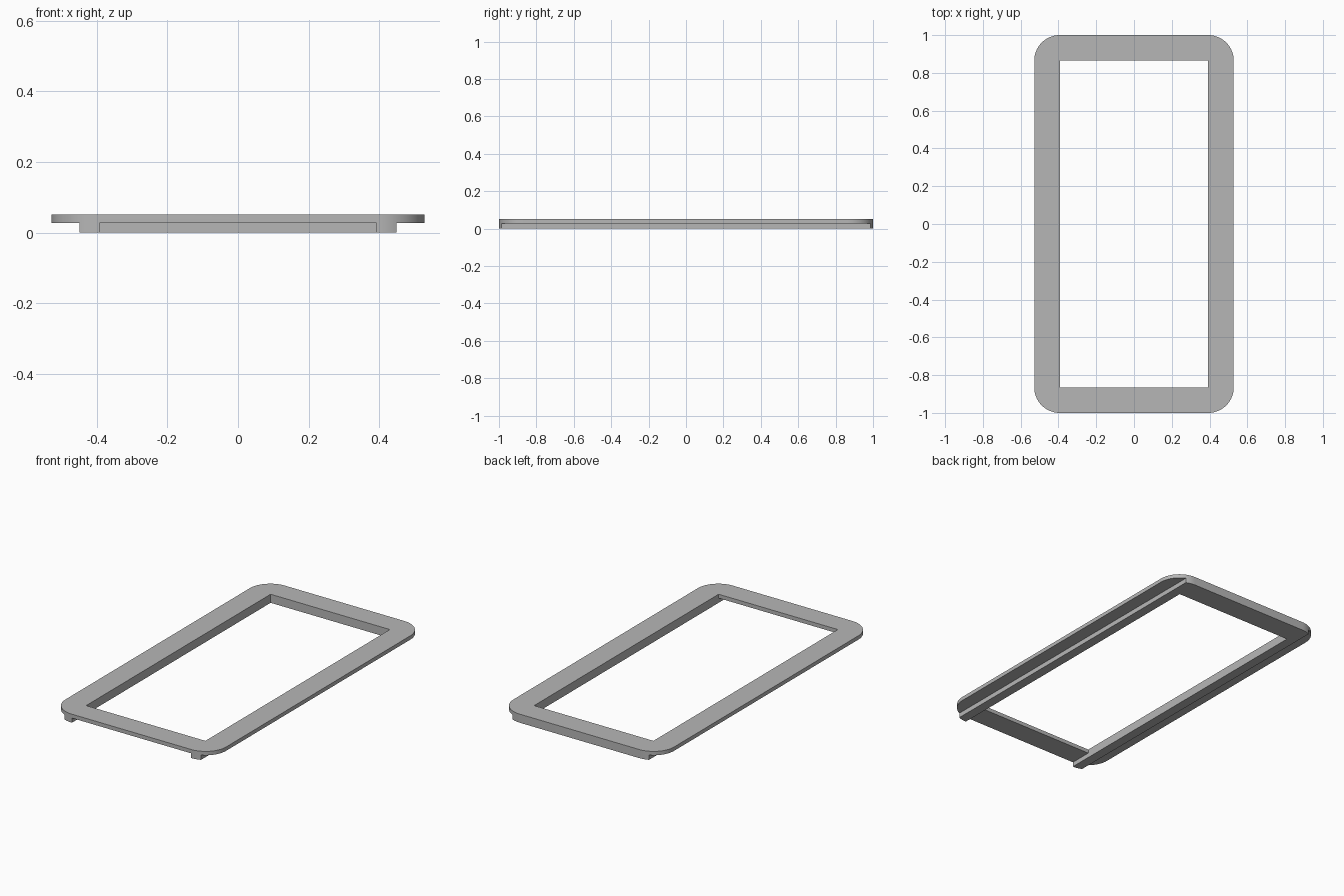
import bpy
import bmesh
from math import cos, sin, pi, radians
from mathutils import Matrix

cube = bpy.data.objects.get("Cube")
if cube:
    bpy.data.objects.remove(cube, do_unlink=True)

HALF_X, HALF_Y, TOP = 0.528, 1.0, 0.051
OPEN_X, OPEN_Y = 0.392, 0.866
RAIL_X, STEP_Z = 0.449, 0.028
RADIUS, STEPS = 0.135, 16

grey = bpy.data.materials.new("plain grey")
grey.use_nodes = True
grey.diffuse_color = (0.47, 0.47, 0.47, 1)
grey.node_tree.nodes["Principled BSDF"].inputs["Base Color"].default_value = grey.diffuse_color


def make_object(name, bm):
    bmesh.ops.recalc_face_normals(bm, faces=bm.faces)
    mesh = bpy.data.meshes.new(name)
    bm.to_mesh(mesh)
    bm.free()
    mesh.materials.append(grey)
    obj = bpy.data.objects.new(name, mesh)
    bpy.context.collection.objects.link(obj)
    return obj


def box(name, low, high):
    bm = bmesh.new()
    size = [b - a for a, b in zip(low, high)]
    centre = [(a + b) / 2 for a, b in zip(low, high)]
    bmesh.ops.create_cube(bm, size=1, matrix=Matrix.Translation(centre) @ Matrix.Diagonal((*size, 1)))
    return make_object(name, bm)


# Slab with rounded corners
bm = bmesh.new()
outline = []
for quarter, (sx, sy) in enumerate([(1, 1), (-1, 1), (-1, -1), (1, -1)]):
    for i in range(STEPS + 1):
        a = (quarter + i / STEPS) * pi / 2
        outline.append(bm.verts.new((sx * (HALF_X - RADIUS) + RADIUS * cos(a),
                                     sy * (HALF_Y - RADIUS) + RADIUS * sin(a), 0)))
base = bm.faces.new(outline)
result = bmesh.ops.extrude_face_region(bm, geom=[base])
bmesh.ops.translate(bm, vec=(0, 0, TOP), verts=[g for g in result["geom"] if isinstance(g, bmesh.types.BMVert)])
frame = make_object("frame", bm)

# Central opening, stepped sides and open front channel
cutters = [
    box("opening_cutter", (-OPEN_X, -OPEN_Y, -1), (OPEN_X, OPEN_Y, 1)),
    box("left_step_cutter", (RAIL_X, -2, -1), (1, 2, STEP_Z)),
    box("right_step_cutter", (-1, -2, -1), (-RAIL_X, 2, STEP_Z)),
    box("front_channel_cutter", (-OPEN_X, -2, -1), (OPEN_X, 0, STEP_Z)),
]
bpy.ops.object.select_all(action="DESELECT")
frame.select_set(True)
bpy.context.view_layer.objects.active = frame
for cutter in cutters:
    cutter.hide_render = True
    mod = frame.modifiers.new(cutter.name, "BOOLEAN")
    mod.operation = "DIFFERENCE"
    mod.solver = "EXACT"
    mod.object = cutter
    bpy.ops.object.modifier_apply(modifier=mod.name)
for cutter in cutters:
    bpy.data.objects.remove(cutter, do_unlink=True)

# Smooth corners with crisp edges
bpy.ops.object.shade_smooth_by_angle(angle=radians(30))
